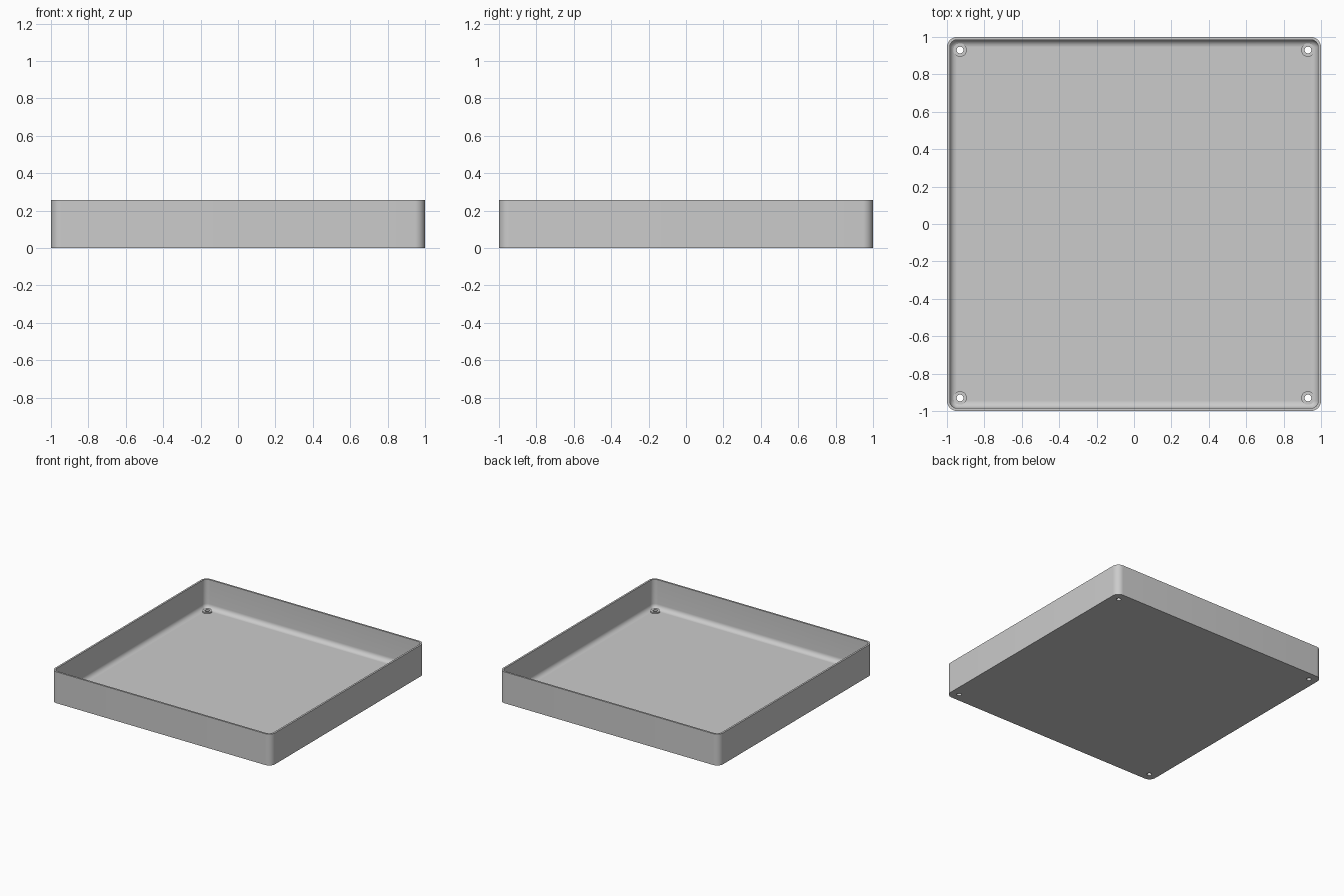
import bpy
import bmesh
from math import sin, cos, pi, radians

HALF, HEIGHT = 1.0, 0.257
CORNER, WALL, FLOOR, FILLET = 0.055, 0.015, 0.02, 0.038
HOLE_POS, HOLE_R, BOSS_R, BOSS_TOP = 0.93, 0.018, 0.036, 0.029
STEPS = 10

if "Cube" in bpy.data.objects:
    bpy.data.objects.remove(bpy.data.objects["Cube"])

grey = bpy.data.materials.new("plain grey")
grey.use_nodes = True
colour = (0.6, 0.6, 0.6, 1)
grey.diffuse_color = colour
grey.node_tree.nodes["Principled BSDF"].inputs["Base Color"].default_value = colour


def rounded_loop(bm, inset, z):
    """Ring of vertices around a rounded square, inset from the outside."""
    r, c = CORNER - inset, HALF - CORNER
    verts = []
    for quarter in range(4):
        mid = pi / 4 + quarter * pi / 2
        cx = c if cos(mid) > 0 else -c
        cy = c if sin(mid) > 0 else -c
        for i in range(STEPS + 1):
            a = (quarter + i / STEPS) * pi / 2
            verts.append(bm.verts.new((cx + r * cos(a), cy + r * sin(a), z)))
    return verts


def make_object(name, bm):
    bmesh.ops.recalc_face_normals(bm, faces=bm.faces)
    mesh = bpy.data.meshes.new(name)
    bm.to_mesh(mesh)
    bm.free()
    mesh.materials.append(grey)
    obj = bpy.data.objects.new(name, mesh)
    bpy.context.collection.objects.link(obj)
    return obj


def corner_cylinders(name, radius, bottom, top):
    """One upright cylinder in each corner of the floor."""
    bm = bmesh.new()
    for sx in (-1, 1):
        for sy in (-1, 1):
            made = bmesh.ops.create_cone(bm, cap_ends=True, segments=32, radius1=radius,
                                         radius2=radius, depth=top - bottom)
            bmesh.ops.translate(bm, verts=made["verts"],
                                vec=(sx * HOLE_POS, sy * HOLE_POS, (top + bottom) / 2))
    obj = make_object(name, bm)
    obj.hide_render = True
    return obj


# Tray shell: outside wall, rim, inside wall and the rounded floor edge
profile = [(0, 0), (0, HEIGHT), (WALL, HEIGHT)]
for i in range(9):
    a = i / 8 * pi / 2
    profile.append((WALL + FILLET * (1 - cos(a)), FLOOR + FILLET * (1 - sin(a))))

bm = bmesh.new()
loops = [rounded_loop(bm, inset, z) for inset, z in profile]
for low, high in zip(loops, loops[1:]):
    n = len(low)
    for i in range(n):
        j = (i + 1) % n
        bm.faces.new((low[i], low[j], high[j], high[i]))
bm.faces.new(loops[0])
bm.faces.new(loops[-1])
tray = make_object("tray", bm)

# Low screw bosses in the corners, with holes right through the floor
bosses = corner_cylinders("boss_helper", BOSS_R, FLOOR / 2, BOSS_TOP)
holes = corner_cylinders("hole_cutter", HOLE_R, -0.1, 0.1)
bpy.context.view_layer.objects.active = tray
tray.select_set(True)
for helper, operation in ((bosses, "UNION"), (holes, "DIFFERENCE")):
    mod = tray.modifiers.new(operation.title(), "BOOLEAN")
    mod.operation = operation
    mod.solver = "EXACT"
    mod.object = helper
    bpy.ops.object.modifier_apply(modifier=mod.name)
    bpy.data.objects.remove(helper)

bpy.ops.object.shade_smooth_by_angle(angle=radians(35))
